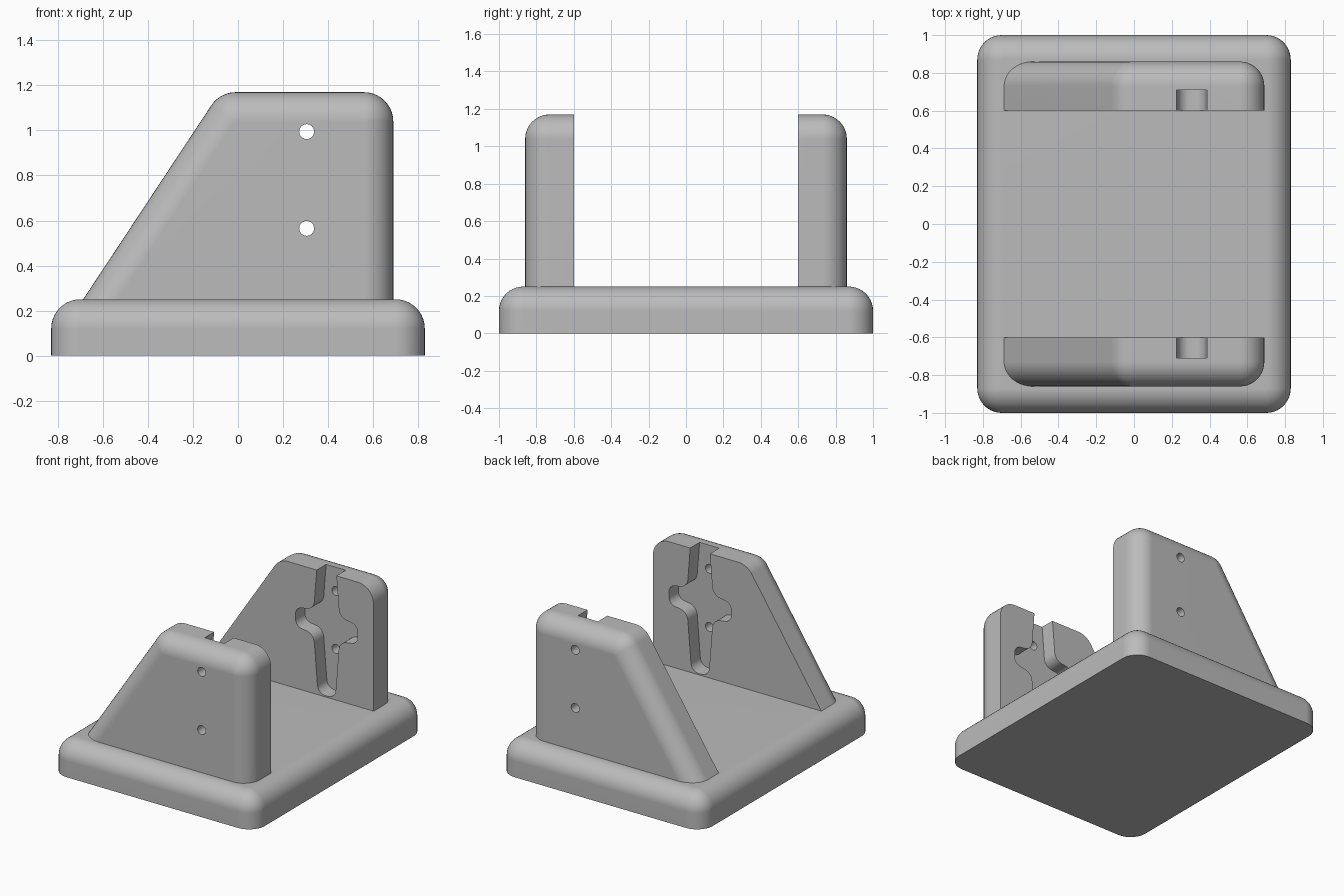
import bpy, bmesh, math
from mathutils import Vector

cube = bpy.data.objects.get("Cube")
if cube:
    bpy.data.objects.remove(cube, do_unlink=True)

FILLET = 0.13      # edge rounding shared by base and plates
STEPS = 10         # segments per rounded corner
HOLE_X = 0.305

grey = bpy.data.materials.new("plain grey")
grey.use_nodes = True
grey.diffuse_color = (0.5, 0.5, 0.5, 1)
grey.node_tree.nodes["Principled BSDF"].inputs["Base Color"].default_value = (0.5, 0.5, 0.5, 1)


def outline(points, radii, scale=1.0):
    """Counter-clockwise polygon with rounded corners; scale shrinks the arcs about their centres."""
    result = []
    for i, (p, r) in enumerate(zip(points, radii)):
        p = Vector(p)
        d_in = (p - Vector(points[i - 1])).normalized()
        d_out = (Vector(points[(i + 1) % len(points)]) - p).normalized()
        turn = math.atan2(d_in.x * d_out.y - d_in.y * d_out.x, d_in.dot(d_out))
        sign = math.copysign(1, turn)
        start = p - d_in * r * math.tan(abs(turn) / 2)
        centre = start + Vector((-d_in.y, d_in.x)) * r * sign
        arm = start - centre
        for k in range(STEPS + 1):
            a = turn * k / STEPS
            c, s = math.cos(a), math.sin(a)
            result.append(centre + scale * Vector((arm.x * c - arm.y * s, arm.x * s + arm.y * c)))
    return result


def loft(name, rings):
    """Solid through matching rings, capped at both ends."""
    bm = bmesh.new()
    rows = [[bm.verts.new(co) for co in ring] for ring in rings]
    n = len(rows[0])
    for a, b in zip(rows, rows[1:]):
        for i in range(n):
            j = (i + 1) % n
            bm.faces.new((a[i], a[j], b[j], b[i]))
    bm.faces.new(rows[0][::-1])
    bm.faces.new(rows[-1])
    bmesh.ops.remove_doubles(bm, verts=bm.verts, dist=1e-5)
    bmesh.ops.recalc_face_normals(bm, faces=bm.faces)
    mesh = bpy.data.meshes.new(name)
    bm.to_mesh(mesh)
    bm.free()
    mesh.materials.append(grey)
    ob = bpy.data.objects.new(name, mesh)
    bpy.context.collection.objects.link(ob)
    return ob


def pillow(name, points, w0, w1, place):
    """Rounded outline extruded from w0 to w1 with a filleted rim at w1."""
    radii = [FILLET] * len(points)
    levels = [(w0, 1.0)]
    for k in range(STEPS + 1):
        a = math.pi / 2 * k / STEPS
        levels.append((w1 - FILLET + FILLET * math.sin(a), math.cos(a)))
    return loft(name, [[place(p, w) for p in outline(points, radii, s)] for w, s in levels])


def select_only(ob):
    bpy.ops.object.select_all(action='DESELECT')
    ob.select_set(True)
    bpy.context.view_layer.objects.active = ob


def cut(ob, cutter):
    cutter.hide_render = True
    mod = ob.modifiers.new("cut", 'BOOLEAN')
    mod.operation = 'DIFFERENCE'
    mod.solver = 'EXACT'
    mod.object = cutter
    select_only(ob)
    bpy.ops.object.modifier_apply(modifier=mod.name)
    bpy.data.objects.remove(cutter, do_unlink=True)


def finish(ob):
    select_only(ob)
    bpy.ops.object.shade_smooth_by_angle(angle=math.radians(30))
    mod = ob.modifiers.new("even shading", 'WEIGHTED_NORMAL')
    mod.keep_sharp = True


# Base slab
base = pillow("base", [(-0.83, -1), (0.83, -1), (0.83, 1), (-0.83, 1)], 0, 0.25,
              lambda p, w: (p.x, p.y, w))
finish(base)

# Side plate profile, its foot sunk into the base
plate_profile = [(-0.84, 0.02), (0.69, 0.02), (0.69, 1.17), (-0.08, 1.17)]

# Cross-shaped pocket: one quarter (tip, inner corner, tip), mirrored around the centre
quarter = [((0.255, 0.07), 0.06), ((0.105, 0.09), 0.075), ((0.07, 0.52), 0.063)]
cross = quarter[:]
cross += [((-x, y), r) for (x, y), r in reversed(cross)]
cross += [((x, -y), r) for (x, y), r in reversed(cross)]
pocket_points = [(x + HOLE_X, y + 0.78) for (x, y), r in cross]
pocket_radii = [r for p, r in cross]

for name, side in (("front_plate", -1), ("back_plate", 1)):
    place = lambda p, w: (p.x, side * w, p.y)
    plate = pillow(name, plate_profile, 0.6, 0.86, place)
    pocket = outline(pocket_points, pocket_radii)
    cut(plate, loft("pocket_cutter", [[place(p, w) for p in pocket] for w in (0.5, 0.71)]))
    # Screw holes
    for z in (0.565, 0.995):
        bpy.ops.mesh.primitive_cylinder_add(vertices=32, radius=0.033, depth=0.6,
                                            location=(HOLE_X, side * 0.75, z),
                                            rotation=(math.pi / 2, 0, 0))
        hole = bpy.context.object
        hole.data.materials.append(grey)
        cut(plate, hole)
    finish(plate)
